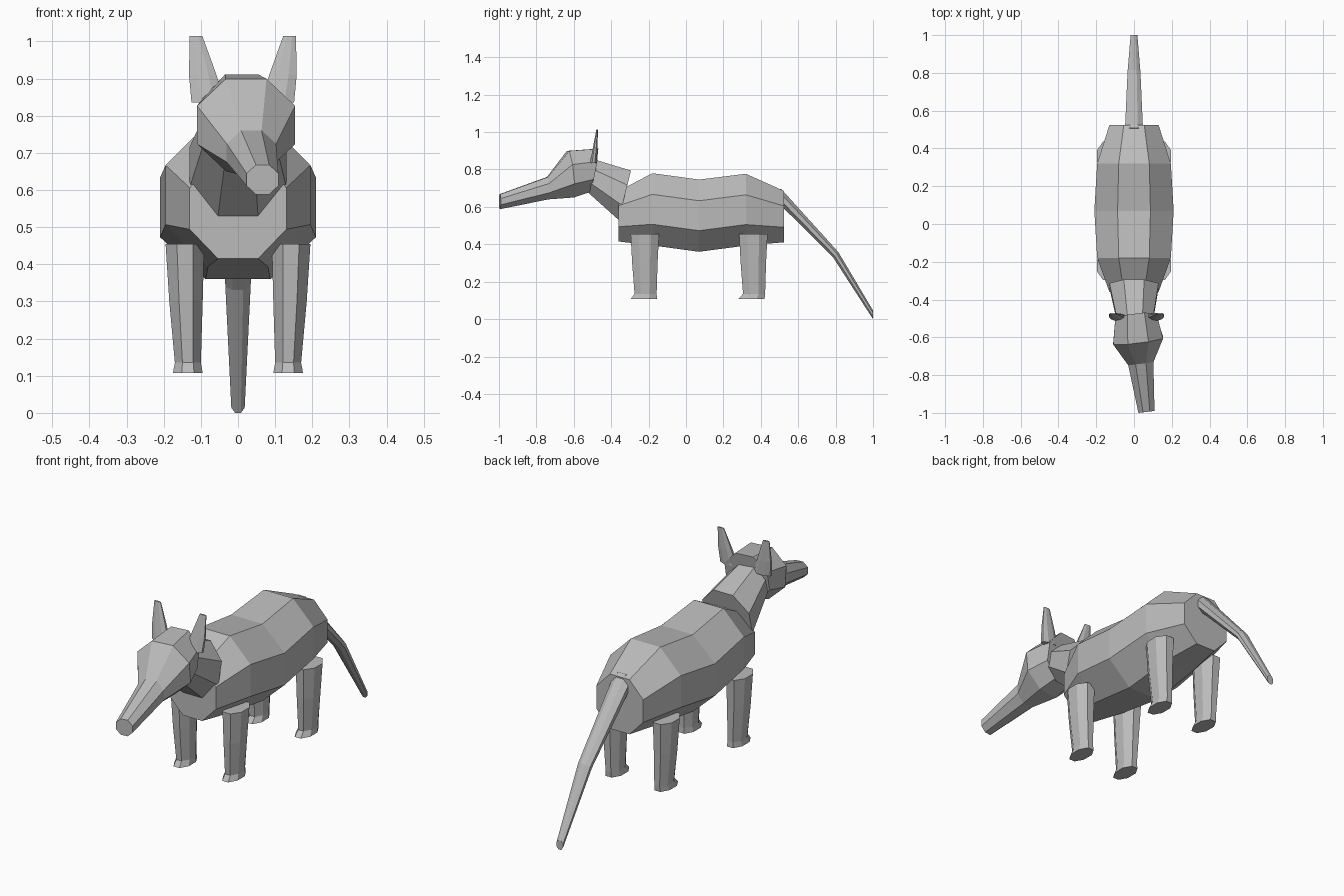
import bpy, bmesh, math
from mathutils import Vector

default = bpy.data.objects.get("Cube")
if default:
    bpy.data.objects.remove(default, do_unlink=True)

GREY = (0.5, 0.5, 0.5, 1.0)
grey = bpy.data.materials.new("plain grey")
grey.use_nodes = True
grey.diffuse_color = GREY
grey.node_tree.nodes["Principled BSDF"].inputs["Base Color"].default_value = GREY

SIDES = 8


def loft(name, stations, yaw=0):
    """Flat-shaded octagonal tube; station = (centre, half width, half height, tilt)."""
    bm = bmesh.new()
    across = Vector((math.cos(math.radians(yaw)), math.sin(math.radians(yaw)), 0))
    rings = []
    for centre, width, height, tilt in stations:
        t = math.radians(tilt)
        up = Vector((0, math.sin(t), math.cos(t)))
        ring = []
        for i in range(SIDES):
            a = 2 * math.pi * (i + 0.5) / SIDES
            k = 1 / math.cos(math.pi / SIDES)
            ring.append(bm.verts.new(Vector(centre)
                                     + across * (width * k * math.cos(a))
                                     + up * (height * k * math.sin(a))))
        rings.append(ring)
    for r, s in zip(rings, rings[1:]):
        for i in range(SIDES):
            j = (i + 1) % SIDES
            bm.faces.new((r[i], r[j], s[j], s[i]))
    bm.faces.new(rings[0])
    bm.faces.new(rings[-1])
    bmesh.ops.recalc_face_normals(bm, faces=bm.faces)
    mesh = bpy.data.meshes.new(name)
    bm.to_mesh(mesh)
    bm.free()
    mesh.materials.append(grey)
    obj = bpy.data.objects.new(name, mesh)
    bpy.context.collection.objects.link(obj)
    return obj


# Barrel-shaped body with a dip in the back
loft("body", [
    ((0, -0.36, 0.55), 0.13, 0.135, 0),
    ((0, -0.18, 0.587), 0.195, 0.193, 0),
    ((0, 0.07, 0.553), 0.21, 0.193, 0),
    ((0, 0.32, 0.585), 0.195, 0.192, 0),
    ((0, 0.525, 0.548), 0.13, 0.137, 0),
])

# Neck rising into the back of the head
loft("neck", [
    ((0, -0.327, 0.662), 0.13, 0.136, 14),
    ((0.005, -0.51, 0.768), 0.095, 0.088, 13),
])

# Head with long muzzle, turned slightly to its left
loft("head", [
    ((0.01, -0.497, 0.795), 0.11, 0.118, 11),
    ((0.022, -0.617, 0.775), 0.133, 0.125, -6),
    ((0.036, -0.74, 0.70), 0.067, 0.06, 0),
    ((0.066, -0.995, 0.628), 0.043, 0.04, 0),
], yaw=7)

# Drooping tail
loft("tail", [
    ((0, 0.485, 0.675), 0.048, 0.032, 45),
    ((0, 0.80, 0.345), 0.034, 0.02, 45),
    ((0, 1.0, 0.023), 0.018, 0.023, 0),
])

for side, label in ((1, "left"), (-1, "right")):
    # Flat upright ears
    cx = 0.013
    loft(label + "_ear", [
        ((cx + side * 0.093, -0.495, 0.835), 0.045, 0.018, 90),
        ((cx + side * 0.108, -0.486, 0.91), 0.037, 0.013, 90),
        ((cx + side * 0.126, -0.475, 1.015), 0.017, 0.004, 90),
    ])
    # Tapered legs with a small flare at the foot
    for end, y, toe in (("front", -0.22, -0.225), ("back", 0.36, 0.35)):
        loft(f"{label}_{end}_leg", [
            ((side * 0.143, y, 0.455), 0.052, 0.076, 90),
            ((side * 0.14, y, 0.30), 0.045, 0.068, 90),
            ((side * 0.135, y + 0.004, 0.135), 0.035, 0.059, 90),
            ((side * 0.135, toe, 0.108), 0.04, 0.07, 90),
        ])
